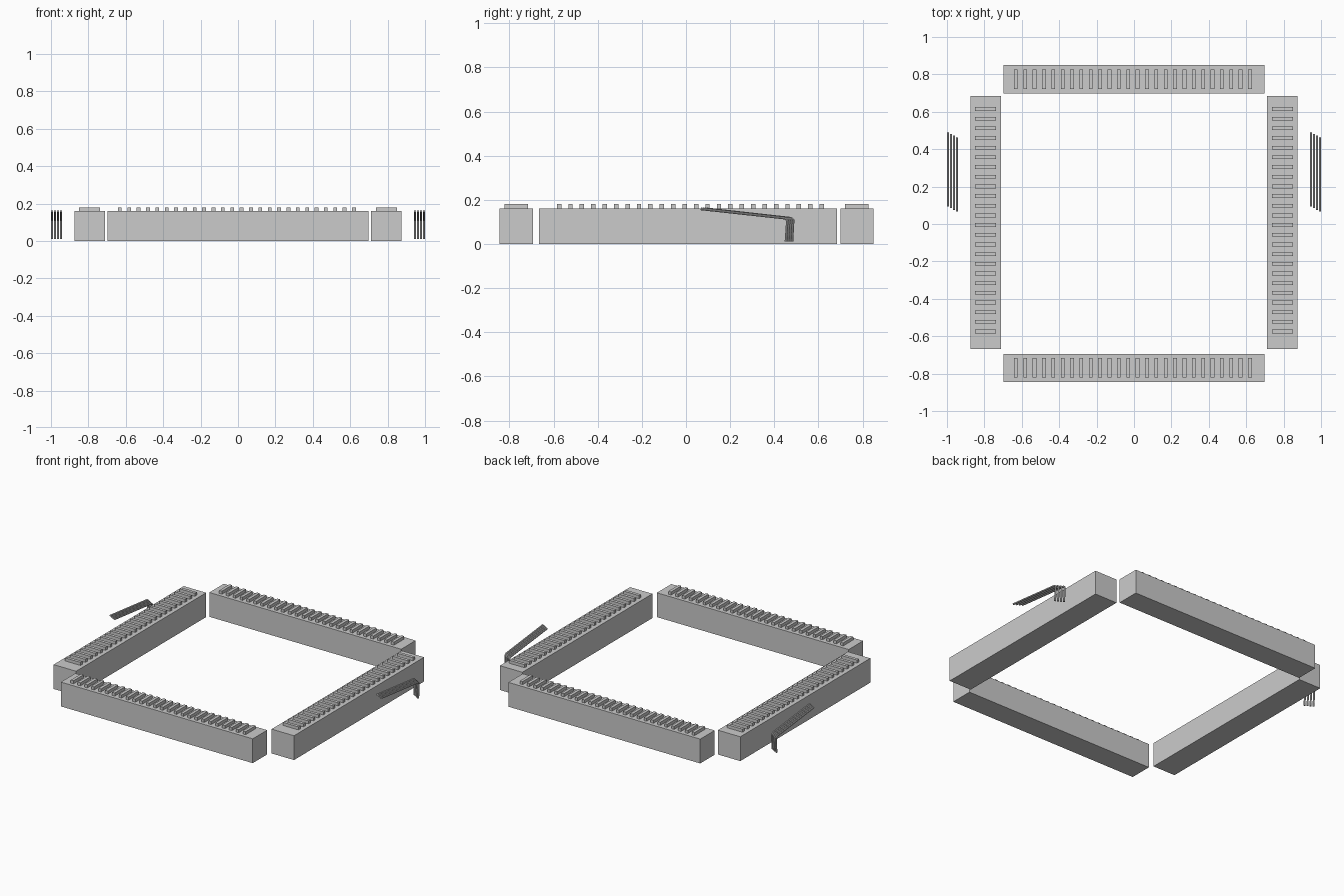
import bpy, bmesh
from mathutils import Vector, Matrix

cube = bpy.data.objects.get("Cube")
if cube:
    bpy.data.objects.remove(cube, do_unlink=True)

GREY = (0.6, 0.6, 0.6, 1)
mat = bpy.data.materials.new("plain grey")
mat.use_nodes = True
mat.diffuse_color = GREY
mat.node_tree.nodes["Principled BSDF"].inputs["Base Color"].default_value = GREY


def finish(bm, name):
    mesh = bpy.data.meshes.new(name)
    bm.to_mesh(mesh)
    bm.free()
    mesh.materials.append(mat)
    obj = bpy.data.objects.new(name, mesh)
    bpy.context.collection.objects.link(obj)
    return obj


def add_box(bm, center, size):
    bmesh.ops.create_cube(bm, size=1, matrix=Matrix.Translation(center) @ Matrix.Diagonal((*size, 1)))


BAR_H, RIB_TOP = 0.16, 0.18


def ribbed_bar(name, center, size, axis, first, last, count, rib_len):
    """A long block with a row of thin ribs across its top."""
    bm = bmesh.new()
    add_box(bm, (*center, BAR_H / 2), (*size, BAR_H))
    finish(bm, name + "_bar")
    bm = bmesh.new()
    for i in range(count):
        pos = [*center, (BAR_H + RIB_TOP) / 2]
        pos[axis] = first + (last - first) * i / (count - 1)
        rib = [rib_len, rib_len, RIB_TOP - BAR_H]
        rib[axis] = 0.02
        add_box(bm, pos, rib)
    finish(bm, name + "_ribs")


# Four bars around the open square
ribbed_bar("front", (0, -0.769), (1.396, 0.15), 0, -0.632, 0.62, 26, 0.105)
ribbed_bar("back", (0, 0.774), (1.396, 0.15), 0, -0.632, 0.62, 26, 0.105)
for side, name in ((1, "left"), (-1, "right")):
    ribbed_bar(name, (side * 0.793, 0.009), (0.163, 1.352), 1, -0.575, 0.615, 24, 0.112)


def tube(bm, path, radius, sides=8):
    """Sweep a round section along a path lying in a plane of constant x."""
    rings = []
    for i, p in enumerate(path):
        a = (p - path[max(i - 1, 0)]).normalized()
        b = (path[min(i + 1, len(path) - 1)] - p).normalized()
        tangent = (a + b).normalized()
        normal = tangent.cross(Vector((1, 0, 0)))
        circle = bmesh.ops.create_circle(bm, cap_ends=i in (0, len(path) - 1), segments=sides, radius=radius)
        frame = Matrix((Vector((1, 0, 0)), normal, tangent)).transposed().to_4x4()
        bmesh.ops.transform(bm, verts=circle["verts"], matrix=Matrix.Translation(p) @ frame)
        rings.append(circle["verts"])
    for r, s in zip(rings, rings[1:]):
        for k in range(sides):
            n = (k + 1) % sides
            bm.faces.new((r[k], r[n], s[n], s[k]))
    bmesh.ops.recalc_face_normals(bm, faces=bm.faces)


# Bent wires outside the two side bars, each stepped back in y
PATH = ((0.094, 0.159), (0.475, 0.117), (0.486, 0.108), (0.480, 0.011))
for x0, name in ((-0.994, "right"), (0.947, "left")):
    bm = bmesh.new()
    for i in range(4):
        tube(bm, [Vector((x0 + i * 0.0157, y - i * 0.009, z)) for y, z in PATH], 0.006)
    finish(bm, name + "_bent_wires")
